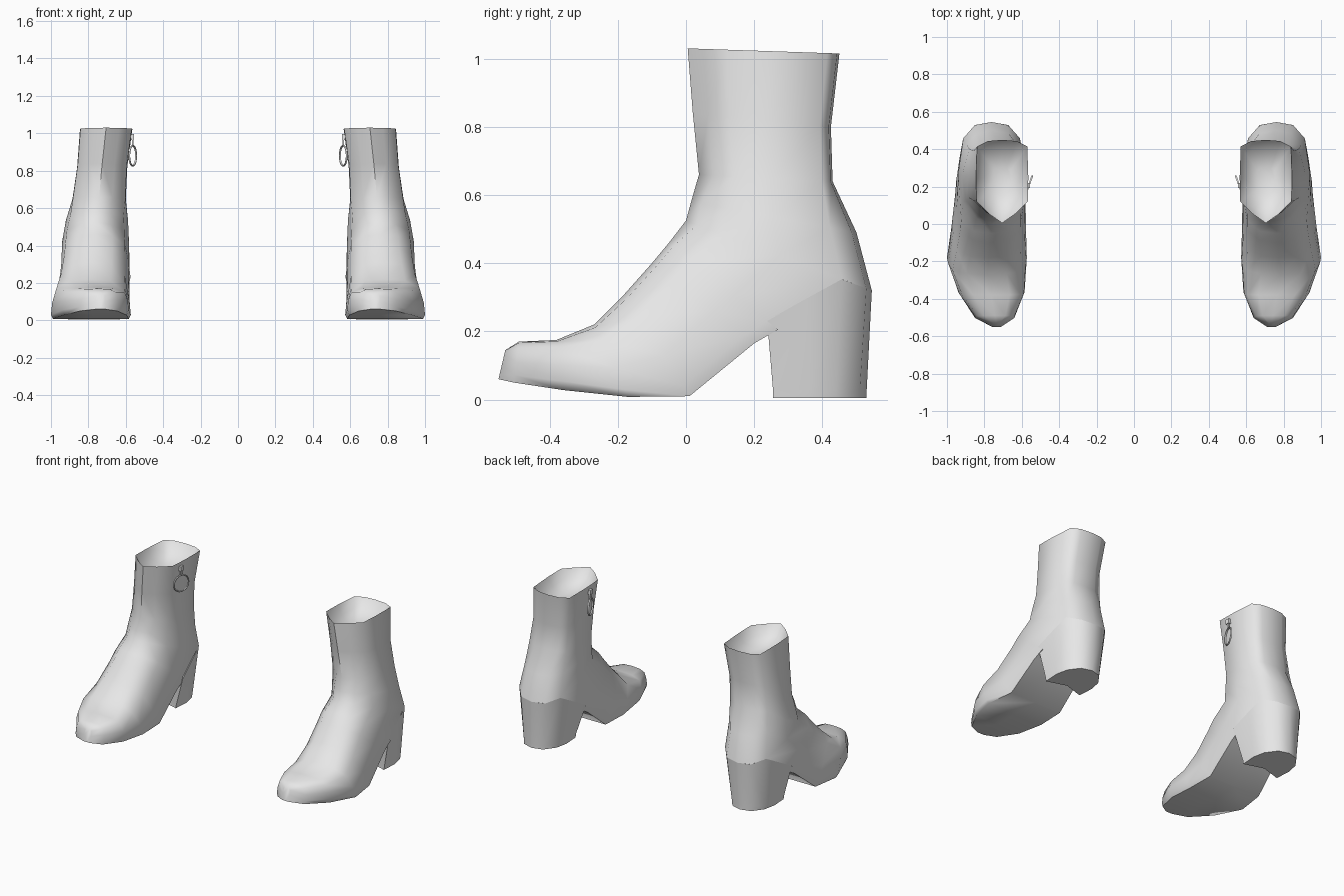
import bpy, bmesh, math
from mathutils import Matrix

old = bpy.data.objects.get("Cube")
if old:
    bpy.data.objects.remove(old)

leather = bpy.data.materials.new("light_grey_leather")
leather.use_nodes = True
leather.diffuse_color = (0.8, 0.8, 0.8, 1)
leather.node_tree.nodes["Principled BSDF"].inputs["Base Color"].default_value = (0.8, 0.8, 0.8, 1)


def finish(bm, name, angle, outward=True):
    """Turn a left-side part into a mirrored pair."""
    bmesh.ops.recalc_face_normals(bm, faces=bm.faces)
    if not outward:
        bmesh.ops.reverse_faces(bm, faces=[f for f in bm.faces if f.normal.z < 0])
    mesh = bpy.data.meshes.new(name)
    bm.to_mesh(mesh)
    bm.free()
    mesh.materials.append(leather)
    mesh.shade_smooth()
    mesh.set_sharp_from_angle(angle=math.radians(angle))
    ob = bpy.data.objects.new(name, mesh)
    bpy.context.collection.objects.link(ob)
    mirror = ob.modifiers.new("pair", 'MIRROR')
    mirror.use_mirror_merge = False


def loft(bm, rings, cap_start=False, cap_end=False, open_band=None, open_sides=()):
    loops = [[bm.verts.new(p) for p in ring] for ring in rings]
    for n, (a, b) in enumerate(zip(loops, loops[1:])):
        for i in range(len(a)):
            if n == open_band and i in open_sides:
                continue
            j = (i + 1) % len(a)
            bm.faces.new((a[i], a[j], b[j], b[i]))
    if cap_start:
        bm.faces.new(loops[0])
    if cap_end:
        bm.faces.new(loops[-1])


# Half cross-sections: (share of half width, share of the way front to back)
TOE = [(0, 0), (.55, .03), (.88, .16), (.98, .5), (1, .82), (.94, 1), (0, 1)]
FOOT = [(0, 0), (.5, .04), (.86, .22), (.97, .6), (1, .9), (.95, 1), (0, 1)]
ANKLE = [(0, 0), (.45, .06), (.86, .22), (1, .5), (.85, .84), (.5, .97), (0, 1)]
SHAFT = [(0, 0), (.5, .11), (.98, .26), (1, .55), (.96, .92), (.55, .985), (0, 1)]

# Stations fanning from toe to top: front y z, back y z, inner x, outer x
stations = [
    (TOE, -.53, .145, -.55, .06, .71, .76),
    (TOE, -.49, .17, -.505, .05, .64, .85),
    (TOE, -.38, .175, -.36, .028, .585, .94),
    (FOOT, -.27, .22, -.17, .008, .573, 1.0),
    (FOOT, -.18, .31, .01, .01, .578, .975),
    (FOOT, -.10, .40, .20, .165, .58, .955),
    (FOOT, -.05, .46, .27, .205, .578, .95),
    (ANKLE, 0, .525, .545, .32, .583, .94),
    (ANKLE, .015, .58, .50, .49, .588, .92),
    (SHAFT, .038, .66, .43, .64, .60, .885),
    (SHAFT, .02, .84, .425, .80, .592, .86),
    (SHAFT, .005, 1.03, .45, 1.015, .565, .845),
]


def section(shape, fy, fz, by, bz, xi, xo):
    mid, half = (xi + xo) / 2, (xo - xi) / 2
    outline = [(u, t) for u, t in shape] + [(-u, t) for u, t in shape[-2:0:-1]]
    return [(mid + u * half, fy + (by - fy) * t, fz + (bz - fz) * t) for u, t in outline]


# Boot upper with sole, left open underneath where the heel joins
rings = [section(*s) for s in stations]
bm = bmesh.new()
loft(bm, rings, cap_start=True, open_band=6, open_sides=range(4, 8))
finish(bm, "boot_upper", 62)

# Padded lining that dips inside the opening
bm = bmesh.new()
lining = [[(.705 + (x - .705) * s, .22 + (y - .22) * s, z - drop) for x, y, z in rings[-1]]
          for s, drop in ((1, 0), (.8, .06), (.35, .1))]
loft(bm, lining, cap_end=True)
finish(bm, "boot_lining", 80, outward=False)


def heel_ring(half, centre):
    """Outline from front notch round to the back, mirrored about the heel centre."""
    full = half + [(-dx, y, z) for dx, y, z in half[-2:0:-1]]
    return [(centre + dx, y, z) for dx, y, z in full]


# Block heel with a hollowed front, flush with the upper
tread = [(0, .295), (.135, .255), (.142, .36), (.125, .44), (.072, .51), (0, .53)]
seat = [(0, .27, .206), (.188, .238, .232), (.17, .36, .3), (.152, .457, .353), (.0893, .529, .326), (0, .545, .32)]
bm = bmesh.new()
loft(bm, [heel_ring([(dx * .97, y, .004) for dx, y in tread], .77),
          heel_ring([(dx, y, .03) for dx, y in tread], .77),
          heel_ring(seat, .7615)], cap_start=True)
finish(bm, "block_heel", 55)

# Zip pull ring on the inner side
bm = bmesh.new()
hoop = []
for i in range(24):
    a = 2 * math.pi * i / 24
    ring = []
    for k in range(6):
        b = 2 * math.pi * k / 6
        r = .054 + .005 * math.cos(b)
        ring.append((.005 * math.sin(b), r * math.cos(a), r * math.sin(a)))
    hoop.append(ring)
loft(bm, hoop + hoop[:1])
bmesh.ops.remove_doubles(bm, verts=bm.verts, dist=.0005)
bmesh.ops.transform(bm, verts=bm.verts,
                    matrix=Matrix.Translation((.563, .205, .88)) @ Matrix.Rotation(math.radians(20), 4, 'Z'))
finish(bm, "zip_ring", 60)

# Zip slider and its tab above the ring
bm = bmesh.new()
for z, size in ((.98, (.018, .026, .03)), (.95, (.008, .014, .04))):
    bmesh.ops.create_cube(bm, size=1, matrix=Matrix.Translation((.564, .205, z)) @ Matrix.Diagonal((*size, 1)))
finish(bm, "zip_slider", 30)
